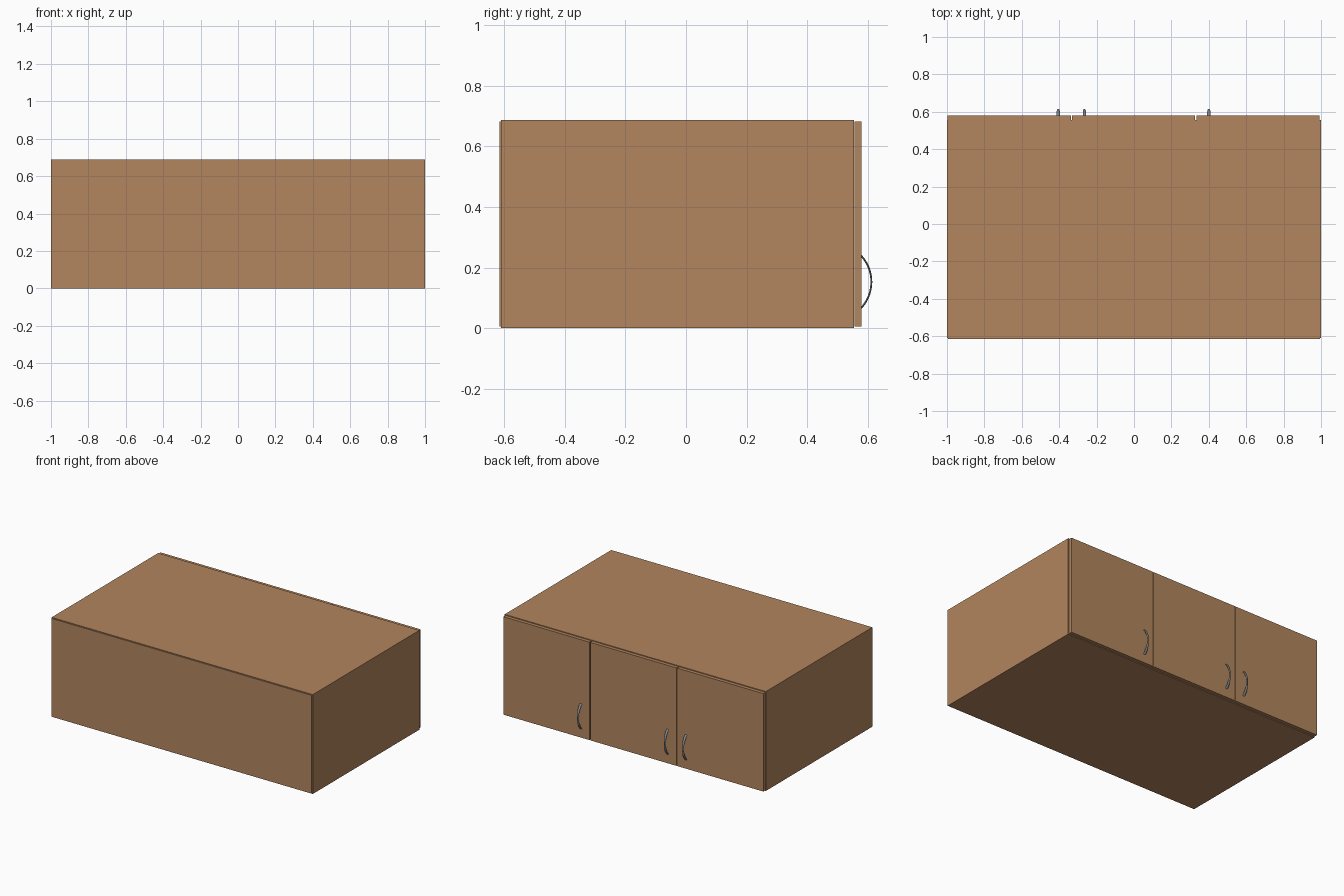
import bpy, bmesh, math

if "Cube" in bpy.data.objects:
    bpy.data.objects.remove(bpy.data.objects["Cube"])


def material(name, rgb):
    m = bpy.data.materials.new(name)
    m.diffuse_color = (*rgb, 1)
    m.use_nodes = True
    m.node_tree.nodes["Principled BSDF"].inputs["Base Color"].default_value = m.diffuse_color
    return m


wood = material("warm_wood", (0.445, 0.235, 0.112))
metal = material("grey_metal", (0.23, 0.25, 0.27))


def finish(name, bm, mat):
    bmesh.ops.recalc_face_normals(bm, faces=bm.faces)
    me = bpy.data.meshes.new(name)
    bm.to_mesh(me)
    bm.free()
    me.materials.append(mat)
    ob = bpy.data.objects.new(name, me)
    bpy.context.collection.objects.link(ob)
    return ob


def box(name, x, y, z, mat=wood):
    """Box from (min, max) pairs on each axis."""
    bm = bmesh.new()
    bmesh.ops.create_cube(bm, size=1)
    for v in bm.verts:
        for i, (a, b) in enumerate((x, y, z)):
            v.co[i] = b if v.co[i] > 0 else a
    return finish(name, bm, mat)


T = 0.025                     # panel thickness
BACK, FRONT = -0.61, 0.555    # carcass depth
H = 0.688

# Carcass
box("left_side", (-1, -1 + T), (BACK, FRONT), (0, H))
box("right_side", (1 - T, 1), (BACK, FRONT), (0, H))
box("top_panel", (-1 + T, 1 - T), (BACK, FRONT), (H - T, H))
box("bottom_panel", (-1 + T, 1 - T), (BACK, FRONT), (0, T))
box("back_panel", (-0.995, 0.995), (-0.615, BACK), (0.005, H - 0.005))
for i, x in enumerate((-0.335, 0.33)):
    box(f"divider_{i + 1}", (x - T / 2, x + T / 2), (BACK, FRONT), (T, H - T))

# Doors
for i, x in enumerate(((-0.998, -0.338), (-0.332, 0.327), (0.333, 0.993))):
    box(f"door_{i + 1}", x, (FRONT + 0.001, 0.58), (0.005, H - 0.005))


def handle(name, x):
    """Bow handle: oval section swept on an arc, broader toward its feet."""
    bm = bmesh.new()
    rad, half, steps, sides = 0.127, math.radians(44), 24, 12
    cy, cz = 0.612 - rad, 0.153
    rings = []
    for s in range(steps + 1):
        t = 2 * s / steps - 1
        a = t * half
        w = 0.004 + 0.005 * math.sin(math.pi * min(1, abs(t) * 0.65))
        ring = []
        for k in range(sides):
            p = 2 * math.pi * k / sides
            r = rad + 0.003 * math.sin(p)
            ring.append(bm.verts.new((x + w * math.cos(p),
                                      cy + r * math.cos(a),
                                      cz + r * math.sin(a))))
        rings.append(ring)
    for r0, r1 in zip(rings, rings[1:]):
        for k in range(sides):
            n = (k + 1) % sides
            bm.faces.new((r0[k], r0[n], r1[n], r1[k]))
    bm.faces.new(rings[0])
    bm.faces.new(rings[-1])
    ob = finish(name, bm, metal)
    for o in bpy.context.selected_objects:
        o.select_set(False)
    bpy.context.view_layer.objects.active = ob
    ob.select_set(True)
    bpy.ops.object.shade_smooth_by_angle(angle=math.radians(40))


# Handles
for i, x in enumerate((-0.405, -0.265, 0.4)):
    handle(f"handle_{i + 1}", x)
